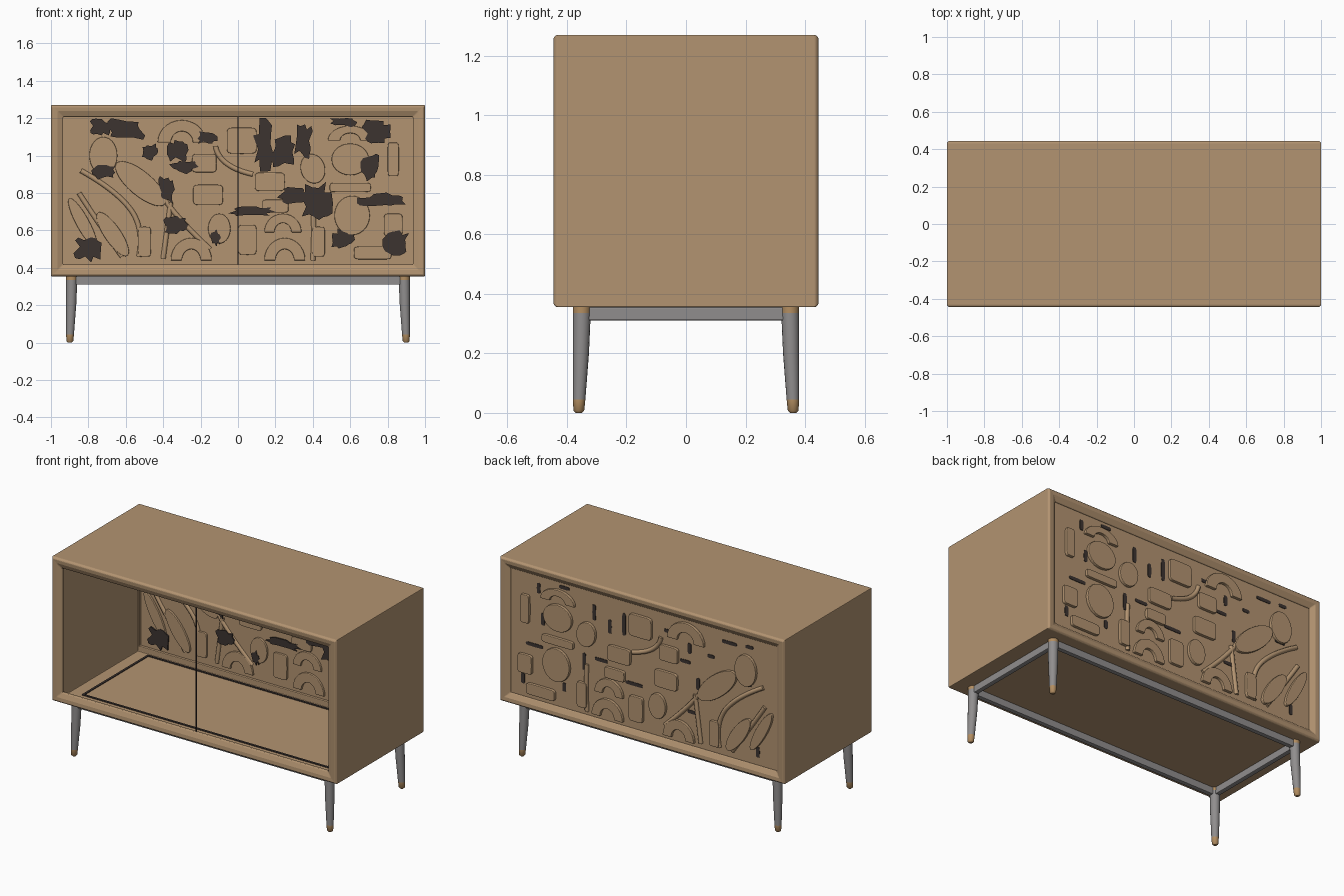
import bpy, bmesh, math, random
from mathutils import Vector

random.seed(4)
if "Cube" in bpy.data.objects:
    bpy.data.objects.remove(bpy.data.objects["Cube"])


def material(name, r, g, b):
    m = bpy.data.materials.new(name)
    m.use_nodes = True
    m.diffuse_color = (r, g, b, 1)
    m.node_tree.nodes["Principled BSDF"].inputs["Base Color"].default_value = (r, g, b, 1)
    return m


wood = material("tan wood", .45, .295, .165)
foot_wood = material("orange tan wood", .45, .27, .12)
grey = material("grey metal", .28, .27, .27)
dark = material("dark brown", .045, .034, .03)


def finish(name, bm, mats, bevel=0):
    bmesh.ops.recalc_face_normals(bm, faces=bm.faces)
    mesh = bpy.data.meshes.new(name)
    bm.to_mesh(mesh)
    bm.free()
    for m in mats:
        mesh.materials.append(m)
    ob = bpy.data.objects.new(name, mesh)
    bpy.context.collection.objects.link(ob)
    if bevel:
        mod = ob.modifiers.new("Bevel", "BEVEL")
        mod.width, mod.segments = bevel, 2
        mod.limit_method = "ANGLE"
    return ob


def box(name, centre, size, mat, bevel=0):
    bm = bmesh.new()
    bmesh.ops.create_cube(bm, size=1)
    for v in bm.verts:
        v.co = Vector(centre) + Vector(a * b for a, b in zip(v.co, size))
    return finish(name, bm, [mat], bevel)


def bridge(bm, a, b):
    n = len(a)
    for i in range(n):
        bm.faces.new((a[i], a[(i + 1) % n], b[(i + 1) % n], b[i]))


def slab(bm, outline, y0, y1):
    """Extrude an x-z outline between two depths."""
    a, b = ([bm.verts.new((x, y, z)) for x, z in outline] for y in (y0, y1))
    bm.faces.new(a)
    bm.faces.new(b)
    bridge(bm, a, b)


# Case: rectangular sleeve with mitred frames around both openings
MID = .8125
sections = [(1, .4575, -.435), (.99, .448, -.445), (.965, .425, -.443), (.935, .395, -.43),
            (.935, .395, -.41), (.945, .43, -.41), (.945, .43, .345), (.935, .395, .345),
            (.935, .395, .425), (.965, .425, .443), (.99, .448, .445), (1, .4575, .435)]
bm = bmesh.new()
rings = [[bm.verts.new((sx * w, y, MID + sz * h))
          for sx, sz in ((-1, -1), (1, -1), (1, 1), (-1, 1))] for w, h, y in sections]
for i, ring in enumerate(rings):
    bridge(bm, ring, rings[(i + 1) % len(rings)])
finish("case", bm, [wood], .004)

# Centre divider and the groove round the inside floor
box("centre_divider", (0, -.42, MID), (.007, .007, .8), dark)
for s in (-1, 1):
    box("floor_groove_long", (0, s * .325, .384), (1.73, .014, .006), dark)
    box("floor_groove_short", (s * .86, 0, .384), (.014, .65, .006), dark)

# Carved back panel
box("back_panel", (0, .39, MID), (1.88, .06, .82), wood)


def rounded(x, z, w, h, turn, power, n=28):
    pts = []
    for i in range(n):
        a = 2 * math.pi * i / n
        c, s = math.cos(a), math.sin(a)
        u = math.copysign(abs(c) ** power, c) * w / 2
        v = math.copysign(abs(s) ** power, s) * h / 2
        ct, st = math.cos(turn), math.sin(turn)
        pts.append((x + u * ct - v * st, z + u * st + v * ct))
    return pts


def arch(x, z, w, h, n=14):
    outer = [(x + w / 2 * math.cos(math.pi * i / n), z + h * math.sin(math.pi * i / n))
             for i in range(n + 1)]
    inner = [(x + (px - x) * .45, z + (pz - z) * .5) for px, pz in reversed(outer)]
    return outer + inner


relief = []
# round shapes
for x, z, w, h, turn in [(-.72, 1, .15, .2, 0), (.61, .68, .19, .21, 0), (.6, .98, .2, .17, 0),
                         (-.52, .85, .34, .13, -.7), (.4, .93, .13, .16, .3),
                         (-.1, .61, .12, .16, 0), (-.83, .64, .07, .3, .5),
                         (-.67, .58, .09, .28, .6)]:
    relief.append(rounded(x, z, w, h, turn, 1))
# squarish shapes
for x, z, w, h in [(-.16, .79, .16, .11), (.02, 1.08, .16, .14), (.17, .86, .16, .1),
                   (.43, .54, .07, .16), (.72, .48, .2, .07), (.6, .83, .22, .05),
                   (-.18, .96, .13, .1), (.83, .98, .06, .18), (.05, .55, .1, .16),
                   (.2, .73, .14, .07), (.83, .63, .1, .12), (-.5, .54, .07, .16)]:
    relief.append(rounded(x, z, w, h, 0, .3))
# arches
for x, z, w, h in [(-.3, 1.07, .26, .12), (-.25, .44, .22, .12), (.25, .44, .22, .12),
                   (.24, .59, .2, .1), (.6, 1.08, .24, .08)]:
    relief.append(arch(x, z, w, h))
bm = bmesh.new()
for outline in relief:
    slab(bm, outline, .347, .438)
finish("carved_relief", bm, [wood], .01)

# Flowing carved ridges, on both sides of the panel
paths = [[(-.85, .8), (-.76, .66), (-.62, .46)], [(-.84, .92), (-.66, .82), (-.5, .62), (-.53, .46)],
         [(-.6, .93), (-.45, .85), (-.32, .66), (-.15, .5)], [(-.12, 1.05), (-.1, .94), (.08, .9)],
         [(.4, .44), (.41, .6), (.4, .74)], [(-.4, .45), (-.38, .6), (-.36, .75)]]
for y in (.362, .42):
    curve = bpy.data.curves.new("carved_ridges", "CURVE")
    curve.dimensions = "3D"
    curve.bevel_depth = .014
    curve.bevel_resolution = 2
    curve.resolution_u = 8
    curve.use_fill_caps = True
    for path in paths:
        sp = curve.splines.new("NURBS")
        sp.points.add(len(path) - 1)
        for p, (x, z) in zip(sp.points, path):
            p.co = (x, y, z, 1)
        sp.use_endpoint_u = True
        sp.order_u = 3
    curve.materials.append(wood)
    bpy.context.collection.objects.link(bpy.data.objects.new("carved_ridges", curve))

# Dark ragged hollows: wide on the inside, narrow slots on the outside
hollows = [(-.6, 1.14, .19, .12), (-.74, 1.15, .1, .09), (-.72, .91, .13, .07), (-.47, 1.02, .09, .08),
           (-.32, 1.03, .1, .12), (-.29, .94, .13, .07), (-.17, 1.1, .1, .07), (-.38, .82, .09, .14),
           (-.34, .63, .12, .08), (-.8, .5, .13, .12), (.14, 1.06, .1, .26), (.24, 1.02, .13, .16),
           (.35, 1.08, .09, .18), (.42, .75, .15, .2), (.3, .79, .16, .08), (.07, .7, .22, .05),
           (.56, 1.18, .13, .05), (.74, 1.13, .13, .12), (.71, .94, .09, .14), (.77, .76, .22, .07),
           (.56, .55, .11, .1), (.85, .53, .13, .12), (-.12, .56, .05, .08)]
bm = bmesh.new()
for x, z, w, h in hollows:
    ragged = []
    for px, pz in rounded(x, z, w, h, 0, .7, 17):
        k = random.uniform(.65, 1.25)
        ragged.append((x + (px - x) * k, min(z + (pz - z) * k, 1.2)))
    slab(bm, ragged, .344, .352)
    slot = (.025, h * .55) if h > w * .9 else (w * .55, .022)
    slab(bm, rounded(x, z, *slot, 0, .4, 12), .417, .423)
finish("dark_hollows", bm, [dark])

# Legs: straight outside, tapered inside, with wooden feet
for sx in (-1, 1):
    for sy in (-1, 1):
        bm = bmesh.new()
        loops = []
        for z, r in [(0, .01), (.008, .018), (.045, .021), (.2, .027), (.335, .03), (.362, .03)]:
            cx, cy = sx * (.919 - max(r, .02)), sy * (.38 - max(r, .02))
            loops.append([bm.verts.new((cx + r * math.cos(i * math.pi / 8),
                                        cy + r * math.sin(i * math.pi / 8), z)) for i in range(16)])
        for i in range(len(loops) - 1):
            bridge(bm, loops[i], loops[i + 1])
        bm.faces.new(loops[0])
        bm.faces.new(loops[-1])
        for f in bm.faces:
            height = f.calc_center_median().z
            f.material_index = int(height < .04 or height > .34)
            f.smooth = len(f.verts) == 4
        finish("leg", bm, [grey, foot_wood])

# Rails between the legs
for s in (-1, 1):
    box("long_rail", (0, s * .352, .333), (1.74, .03, .046), grey, .005)
    box("short_rail", (s * .889, 0, .333), (.03, .66, .046), grey, .005)
